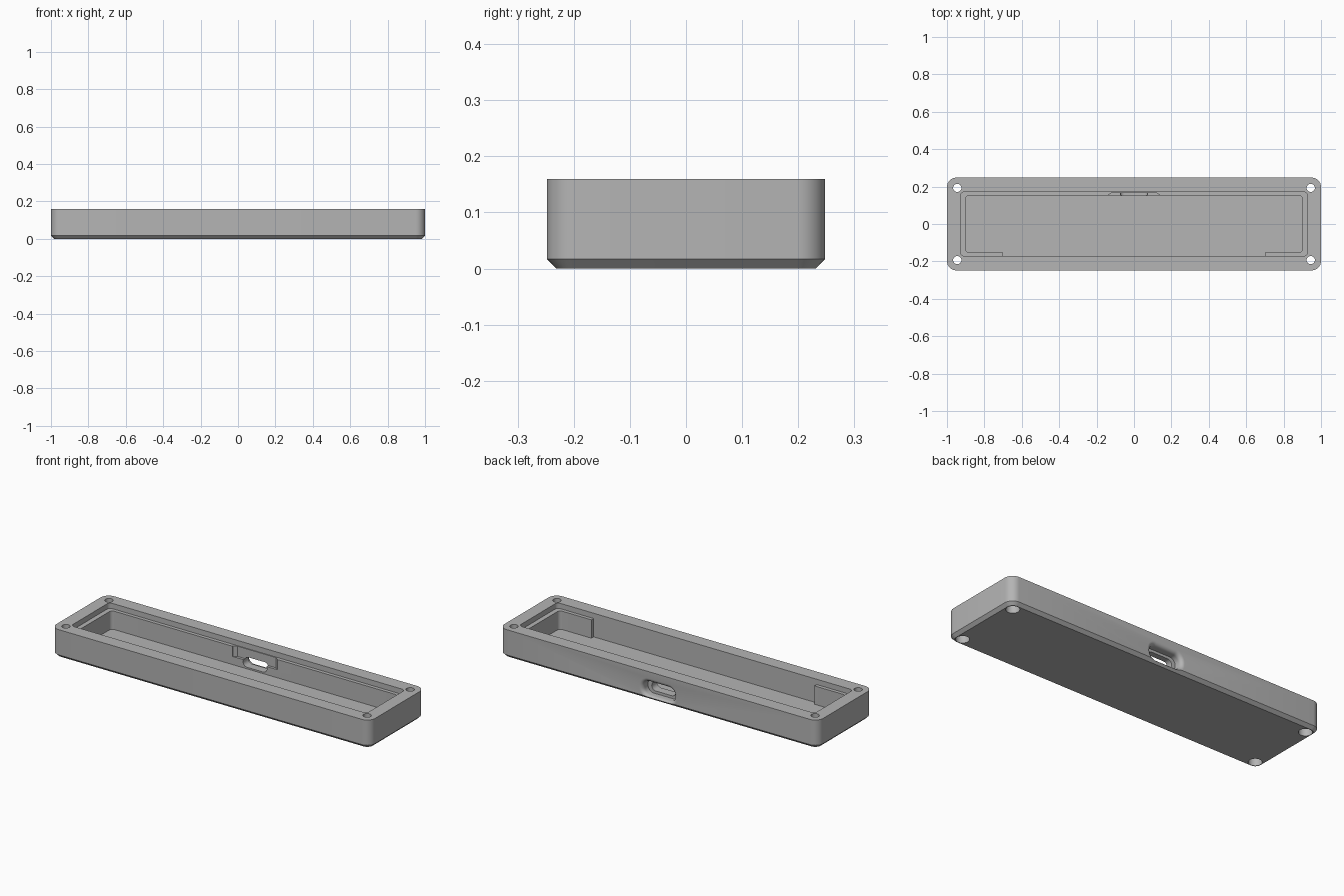
import bpy, bmesh, math

cube = bpy.data.objects.get("Cube")
if cube:
    bpy.data.objects.remove(cube, do_unlink=True)

grey = bpy.data.materials.new("mid_grey")
grey.use_nodes = True
grey.diffuse_color = (0.46, 0.46, 0.46, 1)
grey.node_tree.nodes["Principled BSDF"].inputs["Base Color"].default_value = grey.diffuse_color


def rounded(w, h, r, steps=8):
    """Outline of a rounded rectangle with half sizes w and h."""
    pts = []
    for k, (sx, sy) in enumerate([(1, 1), (-1, 1), (-1, -1), (1, -1)]):
        for i in range(steps + 1):
            a = math.pi / 2 * (k + i / steps)
            pts.append((sx * (w - r) + r * math.cos(a), sy * (h - r) + r * math.sin(a)))
    return pts


def loft(name, rings):
    """Closed solid through rings that share a point count."""
    bm = bmesh.new()
    loops = [[bm.verts.new(p) for p in ring] for ring in rings]
    n = len(loops[0])
    for a, b in zip(loops, loops[1:]):
        for i in range(n):
            j = (i + 1) % n
            bm.faces.new((a[i], a[j], b[j], b[i]))
    bm.faces.new(loops[0])
    bm.faces.new(loops[-1])
    bmesh.ops.recalc_face_normals(bm, faces=bm.faces)
    mesh = bpy.data.meshes.new(name)
    bm.to_mesh(mesh)
    bm.free()
    ob = bpy.data.objects.new(name, mesh)
    bpy.context.collection.objects.link(ob)
    mesh.materials.append(grey)
    return ob


def flat(outline, z):
    return [(x, y, z) for x, y in outline]


def upright(outline, y, zc):
    return [(x, y, zc + z) for x, z in outline]


def prism(name, outline, z0, z1):
    return loft(name, [flat(outline, z0), flat(outline, z1)])


def cut(cutter):
    """Subtract a cutter from the case, then drop the cutter."""
    mod = case.modifiers.new("cut", "BOOLEAN")
    mod.operation = "DIFFERENCE"
    mod.solver = "EXACT"
    mod.object = cutter
    bpy.context.view_layer.objects.active = case
    bpy.ops.object.modifier_apply(modifier=mod.name)
    bpy.data.objects.remove(cutter, do_unlink=True)


# Case body with chamfered underside
HX, HY, TOP, CH = 1.0, 0.248, 0.16, 0.017
FLOOR, LEDGE = 0.026, 0.13
case = loft("case_tray", [
    flat(rounded(HX - CH, HY - CH, 0.033), 0),
    flat(rounded(HX, HY, 0.05), CH),
    flat(rounded(HX, HY, 0.05), TOP)])

# Upper opening, main pocket, and front pocket between the corner tabs
cut(prism("upper_opening", rounded(0.928, 0.172, 0.022), LEDGE, 0.3))
cut(prism("main_pocket", rounded(0.901, 0.152, 0.02), FLOOR, 0.2))
cut(prism("front_pocket", [(-0.7, -0.172), (0.7, -0.172), (0.7, 0), (-0.7, 0)], FLOOR, 0.21))

# Connector relief in the back ledge
cut(prism("connector_relief", [(-0.14, 0.1), (0.14, 0.1), (0.14, 0.153),
                               (0.12, 0.167), (-0.12, 0.167), (-0.14, 0.153)], 0.072, 0.205))

# Port recess with a flared, rounded mouth in the back wall
ZC, R = 0.06, 0.022
rings = [upright(rounded(0.098, 0.04, 0.036), 0.2, ZC)]
for i in range(7):
    a = math.pi / 2 * i / 6
    g = R * (1 - math.cos(a))
    rings.append(upright(rounded(0.098 + g, 0.04 + g, 0.036 + g), HY - R + R * math.sin(a), ZC))
rings.append(upright(rounded(0.098 + R, 0.04 + R, 0.036 + R), 0.3, ZC))
cut(loft("port_recess", rings))
slot = rounded(0.075, 0.025, 0.0249)
cut(loft("port_slot", [upright(slot, 0.1, ZC), upright(slot, 0.26, ZC)]))

# Corner screw holes with counterbores from below
for sx in (-1, 1):
    for sy in (-1, 1):
        for name, r, z0, z1 in (("screw_hole", 0.022, -0.1, 0.3), ("counterbore", 0.035, -0.1, 0.06)):
            ring = [(sx * 0.945 + r * math.cos(math.tau * i / 32),
                     sy * 0.193 + r * math.sin(math.tau * i / 32)) for i in range(32)]
            cut(prism(name, ring, z0, z1))

# Smooth rounded walls, crisp edges
bpy.ops.object.select_all(action="DESELECT")
case.select_set(True)
bpy.context.view_layer.objects.active = case
bpy.ops.object.shade_smooth_by_angle(angle=math.radians(30))
